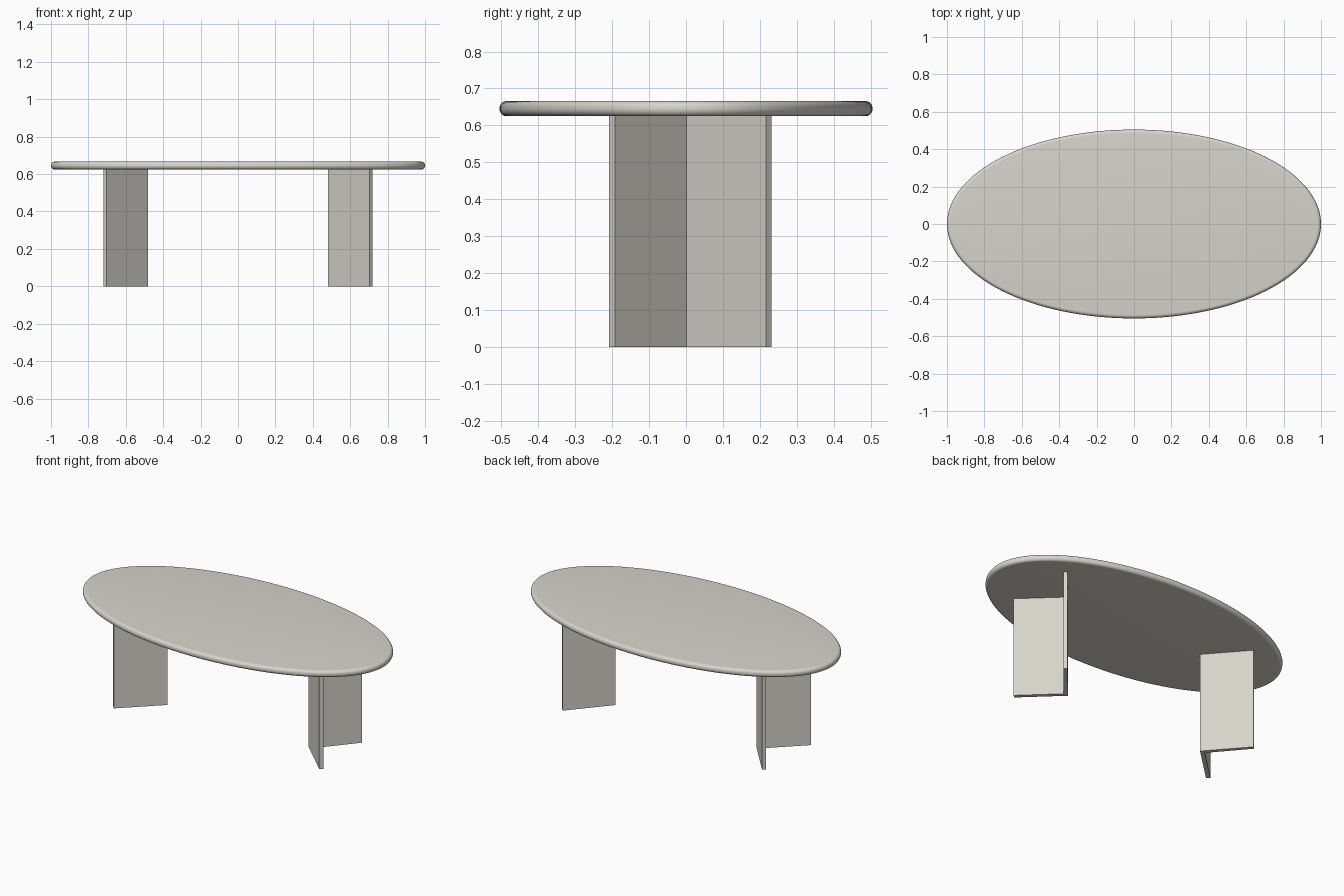
import bpy, bmesh, math

if "Cube" in bpy.data.objects:
    bpy.data.objects.remove(bpy.data.objects["Cube"])

# One warm stone colour throughout
stone = bpy.data.materials.new("warm_grey_stone")
stone.diffuse_color = (0.68, 0.66, 0.60, 1)
stone.use_nodes = True
stone.node_tree.nodes["Principled BSDF"].inputs["Base Color"].default_value = stone.diffuse_color


def make_object(name, bm):
    bmesh.ops.recalc_face_normals(bm, faces=bm.faces)
    mesh = bpy.data.meshes.new(name)
    bm.to_mesh(mesh)
    bm.free()
    mesh.materials.append(stone)
    obj = bpy.data.objects.new(name, mesh)
    bpy.context.collection.objects.link(obj)
    return obj


# Oval table top with a rounded rim: stacked ellipse rings
A, B, Z0, Z1, R, SIDES = 1.0, 0.505, 0.625, 0.666, 0.019, 128
profile = []
for i in range(17):
    t = math.radians(-90 + 180 * i / 16)
    centre = Z0 + R if i <= 8 else Z1 - R
    profile.append((R * (1 - math.cos(t)), centre + R * math.sin(t)))

bm = bmesh.new()
rings = []
for inset, z in profile:
    rings.append([bm.verts.new(((A - inset) * math.cos(2 * math.pi * k / SIDES),
                                (B - inset) * math.sin(2 * math.pi * k / SIDES), z))
                  for k in range(SIDES)])
for low, high in zip(rings, rings[1:]):
    for k in range(SIDES):
        n = (k + 1) % SIDES
        bm.faces.new((low[k], low[n], high[n], high[k]))
bm.faces.new(rings[0][::-1])
bm.faces.new(rings[-1])
top = make_object("table_top", bm)
bpy.context.view_layer.objects.active = top
top.select_set(True)
bpy.ops.object.shade_smooth_by_angle(angle=math.radians(35))
top.select_set(False)

# V-shaped plate legs, opening outwards: extruded plan outline
outline = [(0.482, 0.001), (0.702, -0.209), (0.719, -0.192),
           (0.516, 0.002), (0.697, 0.216), (0.682, 0.231)]


def leg(name, side):
    bm = bmesh.new()
    low = [bm.verts.new((side * x, y, 0)) for x, y in outline]
    high = [bm.verts.new((side * x, y, Z0 + 0.002)) for x, y in outline]
    for k in range(6):
        n = (k + 1) % 6
        bm.faces.new((low[k], low[n], high[n], high[k]))
    # caps split at the bend, one quad per arm
    for ring in (low, high):
        bm.faces.new((ring[0], ring[1], ring[2], ring[3]))
        bm.faces.new((ring[0], ring[3], ring[4], ring[5]))
    make_object(name, bm)


leg("right_leg", 1)
leg("left_leg", -1)
